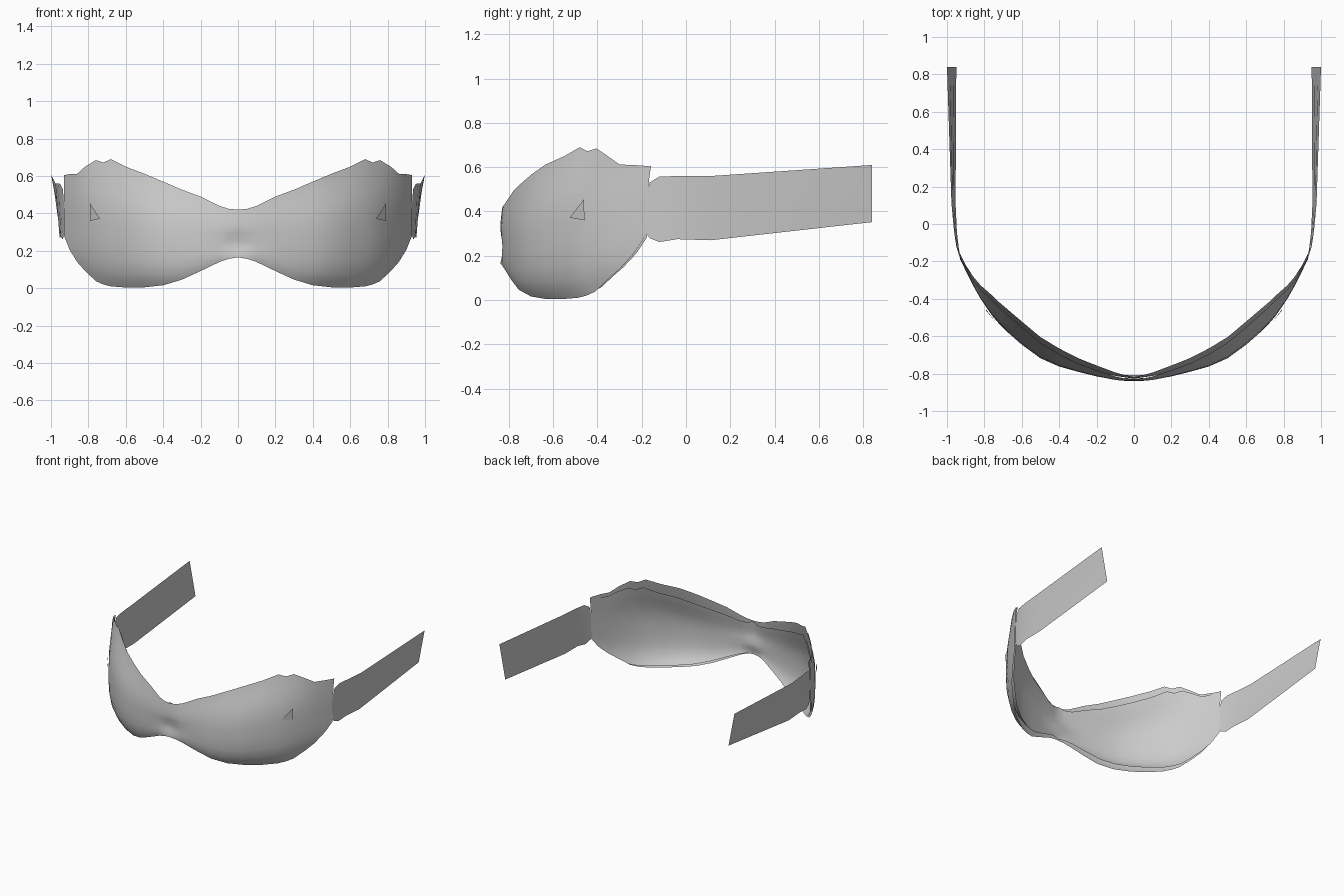
import bpy, bmesh, math

if "Cube" in bpy.data.objects:
    bpy.data.objects.remove(bpy.data.objects["Cube"])

fabric = bpy.data.materials.new("light_grey_fabric")
fabric.diffuse_color = (0.6, 0.6, 0.6, 1)
fabric.use_nodes = True
fabric.node_tree.nodes["Principled BSDF"].inputs["Base Color"].default_value = fabric.diffuse_color

# Half-mask stations: x, top z, bottom z, top edge y, bulge y, bottom edge y
STATIONS = [
    (0.00, .420, .165, -.830, -.840, -.840), (0.05, .425, .157, -.826, -.840, -.832),
    (0.10, .440, .140, -.815, -.836, -.820), (0.20, .490, .092, -.782, -.815, -.790),
    (0.30, .527, .046, -.745, -.790, -.755), (0.40, .570, .016, -.695, -.762, -.700),
    (0.50, .612, .005, -.635, -.718, -.635), (0.60, .650, .004, -.550, -.645, -.560),
    (0.68, .690, .010, -.480, -.575, -.490), (0.72, .672, .020, -.445, -.535, -.450),
    (0.76, .685, .038, -.405, -.488, -.410), (0.82, .648, .095, -.350, -.400, -.350),
    (0.86, .612, .140, -.300, -.330, -.300), (0.90, .610, .205, -.235, -.250, -.240),
    (0.93, .605, .280, -.170, -.185, -.190)]
# Bulge from bottom edge (0) to top edge (1)
BULGE = [(0, 0), (.05, .36), (.12, .70), (.22, .92), (.35, 1), (.5, .98), (.62, .9),
         (.74, .66), (.86, .34), (.94, .13), (1, 0)]


def finish(name, verts, faces, weld=False):
    me = bpy.data.meshes.new(name)
    me.from_pydata(verts, [], faces)
    bm = bmesh.new()
    bm.from_mesh(me)
    if weld:
        bmesh.ops.remove_doubles(bm, verts=bm.verts, dist=1e-4)
    bmesh.ops.recalc_face_normals(bm, faces=bm.faces)
    bm.to_mesh(me)
    bm.free()
    ob = bpy.data.objects.new(name, me)
    bpy.context.collection.objects.link(ob)
    me.materials.append(fabric)
    for p in me.polygons:
        p.use_smooth = True
    return ob


def mirror(ob):
    m = ob.modifiers.new("mirror", 'MIRROR')
    m.use_clip = True
    m.merge_threshold = 0.001


def grid(rows):
    n = len(rows[0])
    verts = [v for r in rows for v in r]
    faces = [(i * n + j, (i + 1) * n + j, (i + 1) * n + j + 1, i * n + j + 1)
             for i in range(len(rows) - 1) for j in range(n - 1)]
    return verts, faces


def sheet(name, back, trim_top, trim_bottom):
    """Half mask surface, optionally set back and trimmed for the lining."""
    rows = []
    for x, zt, zb, yt, ym, yb in STATIONS:
        ramp = math.sin(math.pi * min(x / .93, 1)) ** .6 if x > 0 else 0
        t, b = zt - trim_top * ramp, zb + trim_bottom * ramp
        row = []
        for v, f in BULGE:
            z = b + (t - b) * v
            y = (yb + (yt - yb) * v) * (1 - f) + ym * f
            # pinched crease over the nose
            y += .022 * math.exp(-(x / .09) ** 2 - ((z - .24) / .045) ** 2)
            row.append((x, y + back * (.4 + .6 * ramp), z))
        rows.append(row)
    ob = finish(name, *grid(rows))
    mirror(ob)
    return ob


# Outer cover and inner lining of the mask
sheet("mask_cover", 0, 0, 0)
sheet("mask_lining", .03, .06, .025)

# Side straps: y, top x, top z, bottom x, bottom z
STRAP = [(-.185, .930, .44, .925, .31), (-.165, .936, .53, .930, .28), (-.12, .950, .558, .938, .262),
         (-.04, .962, .56, .947, .275), (.11, .976, .56, .954, .27), (.84, 1.0, .61, .95, .352)]
rows = [[(xb + (xt - xb) * k / 3, y, zb + (zt - zb) * k / 3) for k in range(4)]
        for y, xt, zt, xb, zb in STRAP]
mirror(finish("side_strap", *grid(rows)))

# Small folded tabs near the temples
tab = finish("temple_tab", [(.738, -.525, .372), (.792, -.462, .455), (.79, -.458, .36)], [(0, 1, 2)])
mirror(tab)
